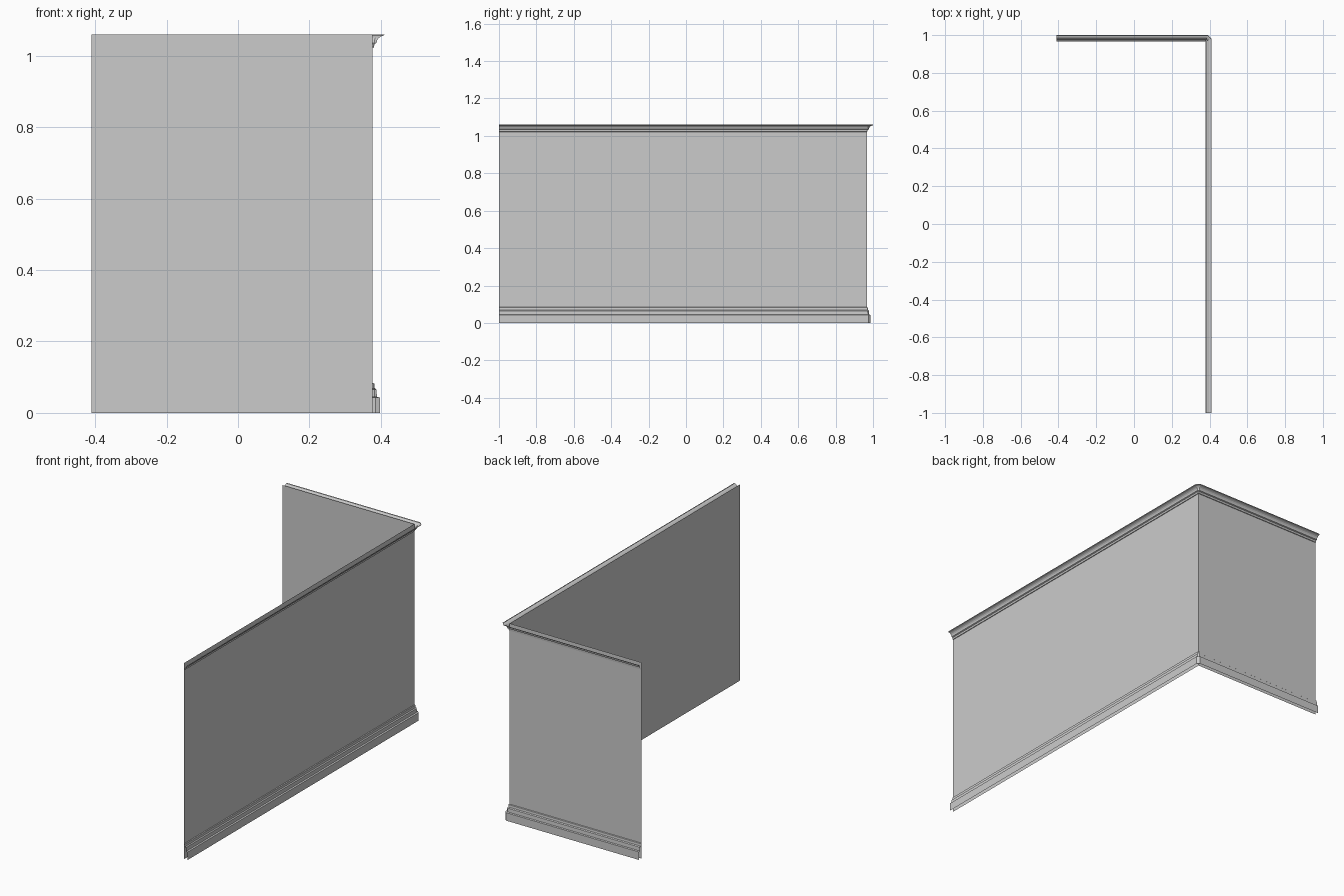
import bpy, math

if "Cube" in bpy.data.objects:
    bpy.data.objects.remove(bpy.data.objects["Cube"], do_unlink=True)

# Plane positions of the two wall sheets and their free ends
WALL_X, WALL_Y = 0.377, 0.967
END_X, END_Y = -0.41, -1.0
HEIGHT = 1.06

grey = bpy.data.materials.new("plain grey")
grey.use_nodes = True
colour = (0.6, 0.6, 0.6, 1)
grey.diffuse_color = colour
grey.node_tree.nodes["Principled BSDF"].inputs["Base Color"].default_value = colour


def path(offset):
    """Plan of the L run, pushed outwards, with a bevelled outer corner."""
    cut = offset * math.tan(math.pi / 8)
    return [(WALL_X + offset, END_Y),
            (WALL_X + offset, WALL_Y + cut),
            (WALL_X + cut, WALL_Y + offset),
            (END_X, WALL_Y + offset)]


def add_mesh(name, verts, faces):
    mesh = bpy.data.meshes.new(name)
    mesh.from_pydata(verts, [], faces)
    mesh.materials.append(grey)
    obj = bpy.data.objects.new(name, mesh)
    bpy.context.collection.objects.link(obj)
    return obj


def sweep(name, profile):
    """Run an (offset, height) profile, listed bottom to top, along the path."""
    verts = [(x, y, z) for offset, z in profile for x, y in path(offset)]
    faces = []
    for row in range(len(profile) - 1):
        for col in range(3):
            # the profile meets the wall at a plain corner
            a = row * 4 + col
            faces.append((a, a + 1, a + 5, a + 4))
    obj = add_mesh(name, verts, faces)
    obj.data.validate()
    return obj


# Two thin wall sheets meeting at a sharp corner
def wall(name, start, end):
    add_mesh(name, [(*start, 0), (*end, 0), (*end, HEIGHT), (*start, HEIGHT)],
             [(0, 1, 2, 3)])


wall("right_wall", (WALL_X, END_Y), (WALL_X, WALL_Y))
wall("back_wall", (WALL_X, WALL_Y), (END_X, WALL_Y))

# Stepped skirting along the floor
sweep("baseboard", [(0.020, 0), (0.020, 0.043), (0.012, 0.045), (0.011, 0.065),
                    (0.006, 0.069), (0.005, 0.082), (0.0005, 0.084)])

# Flared cornice along the top, open above
sweep("crown_moulding", [(0.0005, 1.022), (0.004, 1.023), (0.005, 1.033),
                         (0.011, 1.036), (0.013, 1.044), (0.017, 1.050),
                         (0.023, 1.054), (0.032, 1.057), (0.033, HEIGHT)])
